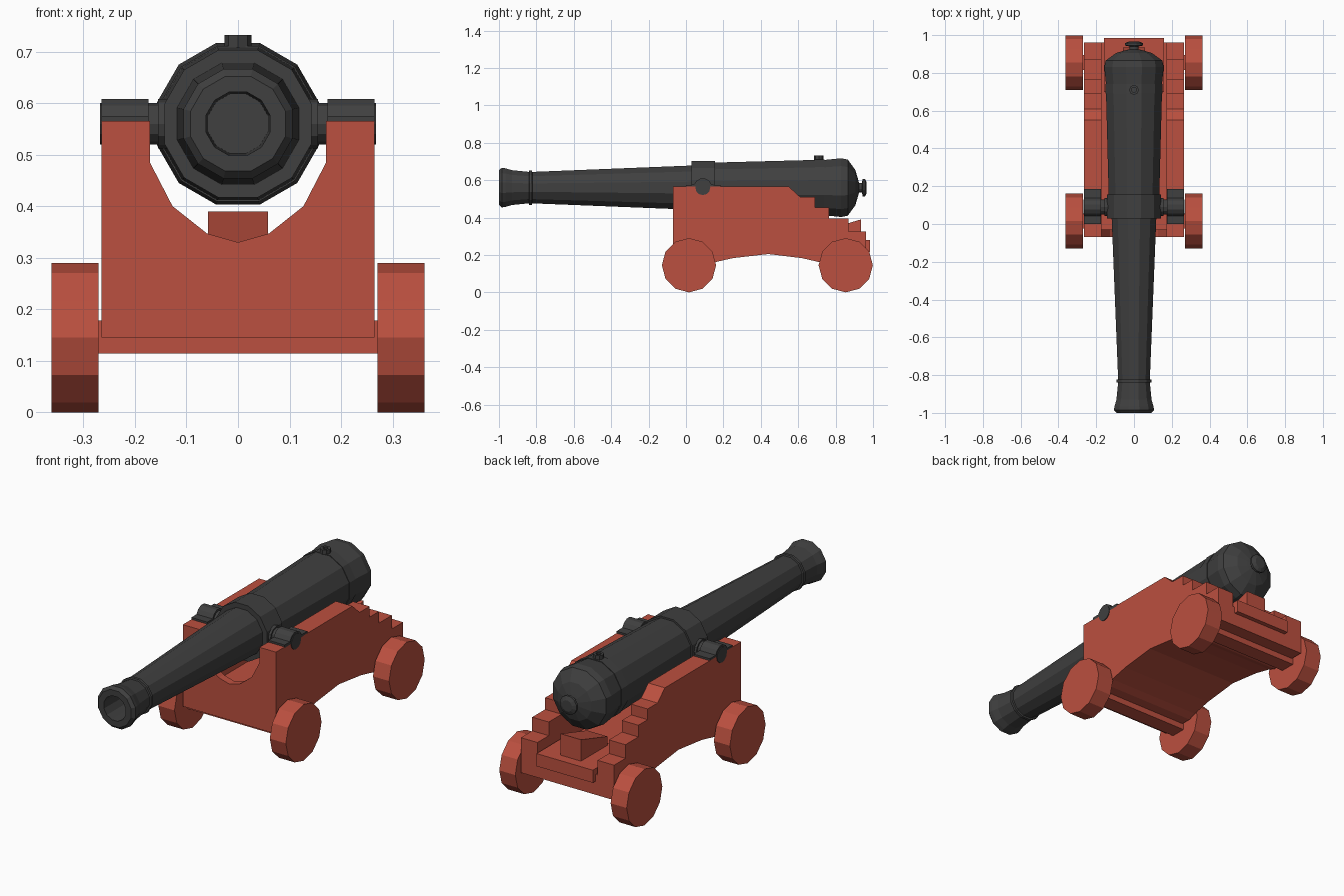
import bpy, math
from mathutils import Matrix, Vector

if "Cube" in bpy.data.objects:
    bpy.data.objects.remove(bpy.data.objects["Cube"])


def material(name, rgb):
    m = bpy.data.materials.new(name)
    m.diffuse_color = (*rgb, 1)
    m.use_nodes = True
    m.node_tree.nodes["Principled BSDF"].inputs["Base Color"].default_value = m.diffuse_color
    return m


IRON = material("dark_iron", (0.05, 0.05, 0.05))
WOOD = material("red_wood", (0.50, 0.08, 0.05))


def make(name, verts, faces, mat):
    import bmesh
    me = bpy.data.meshes.new(name)
    me.from_pydata(verts, [], faces)
    me.materials.append(mat)
    bm = bmesh.new()
    bm.from_mesh(me)
    bmesh.ops.recalc_face_normals(bm, faces=bm.faces)
    bm.to_mesh(me)
    bm.free()
    ob = bpy.data.objects.new(name, me)
    bpy.context.collection.objects.link(ob)
    return ob


def lathe(name, profile, axis, origin, mat, n=12, turn=0.0):
    """Revolve (distance, radius) pairs about an axis; both ends are capped."""
    u = {"x": Vector((0, 1, 0)), "y": Vector((0, 0, 1)), "z": Vector((1, 0, 0))}[axis]
    a = {"x": Vector((1, 0, 0)), "y": Vector((0, 1, 0)), "z": Vector((0, 0, 1))}[axis]
    w = a.cross(u)
    o = Vector(origin)
    verts, faces = [], []
    for d, r in profile:
        for i in range(n):
            t = 2 * math.pi * i / n + turn
            verts.append(o + a * d + (u * math.cos(t) + w * math.sin(t)) * r)
    for k in range(len(profile) - 1):
        for i in range(n):
            j = (i + 1) % n
            faces.append((k * n + i, k * n + j, (k + 1) * n + j, (k + 1) * n + i))
    faces.append(tuple(range(n)))
    faces.append(tuple(range(len(verts) - n, len(verts))))
    return make(name, verts, faces, mat)


def extrude(name, pts, lo, hi, mat, axis="x"):
    """Prism from a (y,z) outline along x, or an (x,z) outline along y."""
    n = len(pts)
    if axis == "x":
        verts = [(d, p, q) for d in (lo, hi) for p, q in pts]
    else:
        verts = [(p, d, q) for d in (lo, hi) for p, q in pts]
    faces = [tuple(range(n)), tuple(range(n, 2 * n))]
    faces += [(i, (i + 1) % n, n + (i + 1) % n, n + i) for i in range(n)]
    return make(name, verts, faces, mat)


def box(name, x0, x1, y0, y1, z0, z1, mat):
    return extrude(name, [(y0, z0), (y1, z0), (y1, z1), (y0, z1)], x0, x1, mat)


# Barrel: bore, muzzle flare, rings, trunnion band, breech and rear knob
C15 = math.cos(math.radians(15))
flats = [(-0.80, 0.058), (-1.0, 0.062), (-1.0, 0.092), (-0.985, 0.106), (-0.965, 0.103),
         (-0.93, 0.093), (-0.84, 0.084), (-0.838, 0.092), (-0.824, 0.092),
         (-0.822, 0.084), (0.03, 0.118), (0.03, 0.143), (0.155, 0.143),
         (0.155, 0.134), (0.69, 0.148), (0.69, 0.151), (0.74, 0.151),
         (0.74, 0.148), (0.83, 0.157), (0.865, 0.150), (0.905, 0.095),
         (0.92, 0.045), (0.925, 0.025), (0.94, 0.025), (0.945, 0.047),
         (0.957, 0.047), (0.966, 0.028)]
lathe("barrel", [(d, r / C15) for d, r in flats], "y", (0, 0, 0.56), IRON,
      turn=math.radians(15))

# Vent cup on top of the breech
lathe("vent", [(0.69, 0.026), (0.732, 0.026), (0.732, 0.013), (0.715, 0.013)],
      "z", (0, 0.71, 0), IRON, n=8)

# Trunnion bar
lathe("trunnions", [(-0.268, 0.040), (0.268, 0.040)], "x", (0, 0.09, 0.56), IRON)

# Cheek outline (y, z): stepped at the rear, arched underneath
arch = [(0.72, 0.160), (0.62, 0.183), (0.44, 0.205), (0.25, 0.183), (0.15, 0.160)]
cheek = [(-0.07, 0.145), (-0.07, 0.565), (0.55, 0.565), (0.61, 0.51), (0.69, 0.51),
         (0.69, 0.455), (0.765, 0.455), (0.765, 0.395), (0.87, 0.395),
         (0.87, 0.325), (0.962, 0.325), (0.962, 0.145), (0.76, 0.145)] + arch + [(0.11, 0.145)]
# Cap strap outline (y, z): flat feet and an arc over the trunnion
hump = [(0.09 - 0.05 * math.cos(math.radians(t)), 0.56 + 0.05 * math.sin(math.radians(t)))
        for t in (18, 45, 75, 105, 135, 162)]
strap = [(0.0, 0.56), (0.0, 0.575)] + hump + [(0.185, 0.575), (0.185, 0.56)]

for side, s in (("left", -1), ("right", 1)):
    extrude("cheek_" + side, cheek, s * 0.171, s * 0.265, WOOD)
    extrude("cap_strap_" + side, strap, s * 0.174, s * 0.265, IRON)
    lathe("trunnion_collar_" + side, [(s * 0.12, 0.048), (s * 0.155, 0.048)], "x",
          (0, 0.09, 0.56), IRON)

# Floor between the cheeks, following the arch
floor = [(-0.03, 0.145), (-0.03, 0.25), (0.962, 0.25), (0.962, 0.145), (0.76, 0.145)]
extrude("floor", floor + arch + [(0.11, 0.145)], -0.171, 0.171, WOOD)

# Front transom with the curved notch
half = [(0.171, 0.485), (0.127, 0.40), (0.06, 0.347)]
notch = half + [(0, 0.33)] + [(-x, z) for x, z in reversed(half)]
extrude("front_transom", [(-0.171, 0.145), (0.171, 0.145)] + notch,
        -0.07, -0.03, WOOD, axis="y")

# Rear bed and elevating wedge
box("rear_bed", -0.16, 0.16, 0.70, 0.985, 0.215, 0.28, WOOD)
extrude("wedge", [(0.72, 0.27), (0.935, 0.27), (0.935, 0.39), (0.72, 0.325)],
        -0.058, 0.058, WOOD)

# Axles and wheels
for end, y in (("front", 0.016), ("rear", 0.854)):
    box(end + "_axle", -0.28, 0.28, y - 0.04, y + 0.04, 0.114, 0.178, WOOD)
    for side, s in (("left", -1), ("right", 1)):
        lathe(f"{end}_wheel_{side}", [(s * 0.271, 0.145), (s * 0.362, 0.145)], "x",
              (0, y, 0.145), WOOD)
